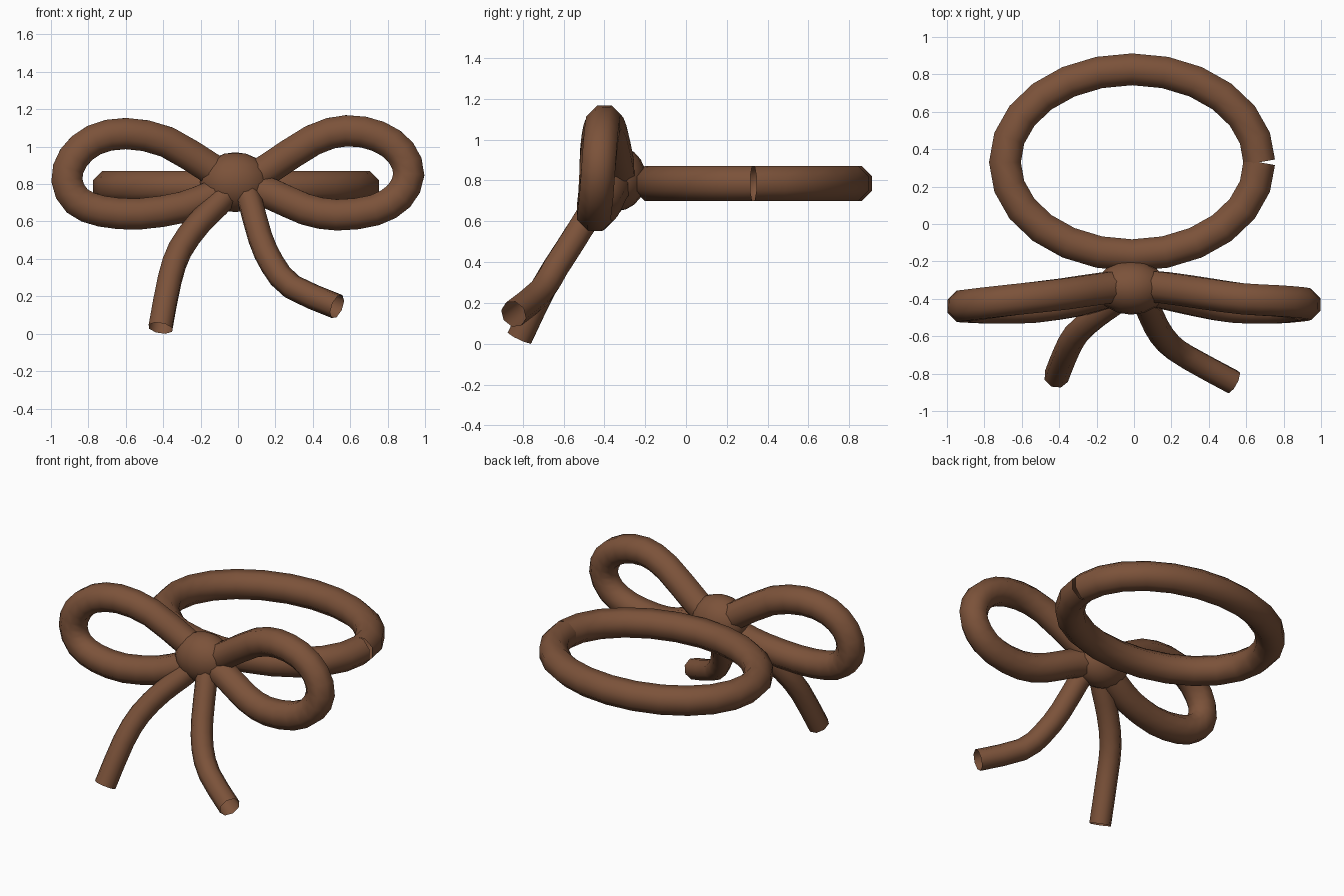
import bpy, bmesh, math
from mathutils import Vector

if "Cube" in bpy.data.objects:
    bpy.data.objects.remove(bpy.data.objects["Cube"])

mat = bpy.data.materials.new("brown")
mat.diffuse_color = (0.2, 0.085, 0.042, 1)
mat.use_nodes = True
mat.node_tree.nodes["Principled BSDF"].inputs["Base Color"].default_value = mat.diffuse_color


def finish(bm, name):
    bmesh.ops.recalc_face_normals(bm, faces=bm.faces[:])
    for f in bm.faces:
        f.smooth = True
    me = bpy.data.meshes.new(name)
    bm.to_mesh(me)
    bm.free()
    me.materials.append(mat)
    ob = bpy.data.objects.new(name, me)
    bpy.context.collection.objects.link(ob)
    return ob


def spline(pts, steps=2):
    # Catmull-Rom refinement of a few control points
    p = [Vector(q) for q in pts]
    p = [2 * p[0] - p[1]] + p + [2 * p[-1] - p[-2]]
    out = []
    for a, b, c, d in zip(p, p[1:], p[2:], p[3:]):
        for i in range(steps):
            t = i / steps
            out.append(0.5 * (2 * b + (c - a) * t + (2 * a - 5 * b + 4 * c - d) * t * t
                              + (3 * b - a - 3 * c + d) * t ** 3))
    return out + [p[-2]]


def tube(name, path, radius, up, sides=8):
    # open-ended round tube swept along a path
    bm = bmesh.new()
    up = Vector(up)
    rings = []
    for i, p in enumerate(path):
        t = (path[min(i + 1, len(path) - 1)] - path[max(i - 1, 0)]).normalized()
        s = t.cross(up).normalized()
        u = s.cross(t)
        angles = [2 * math.pi * (k + 0.5) / sides for k in range(sides)]
        rings.append([bm.verts.new(p + radius * (math.cos(a) * s + math.sin(a) * u)) for a in angles])
    for r0, r1 in zip(rings, rings[1:]):
        for k in range(sides):
            j = (k + 1) % sides
            bm.faces.new((r0[k], r0[j], r1[j], r1[k]))
    return finish(bm, name)


# Oval band with a small split on the right
n = 24
band = [Vector((-0.01 + 0.68 * math.cos(2 * math.pi * i / n),
                0.33 + 0.497 * math.sin(2 * math.pi * i / n), 0.785)) for i in range(n + 1)]
tube("band", band, 0.092, (0, 0, 1))

# Bow loops
tube("left_loop", spline([
    (0, -0.33, 0.81), (-0.14, -0.34, 0.88), (-0.38, -0.375, 1.025), (-0.6, -0.40, 1.07),
    (-0.77, -0.42, 1.035), (-0.88, -0.435, 0.94), (-0.915, -0.44, 0.82), (-0.86, -0.445, 0.71),
    (-0.73, -0.45, 0.655), (-0.53, -0.445, 0.64), (-0.3, -0.41, 0.675), (-0.15, -0.37, 0.73),
    (0, -0.34, 0.79)]), 0.09, (0, 1, 0))
tube("right_loop", spline([
    (0, -0.33, 0.79), (0.16, -0.34, 0.88), (0.4, -0.375, 1.035), (0.58, -0.40, 1.085),
    (0.75, -0.41, 1.055), (0.87, -0.42, 0.97), (0.913, -0.43, 0.85), (0.86, -0.44, 0.735),
    (0.73, -0.45, 0.66), (0.53, -0.445, 0.635), (0.36, -0.415, 0.665), (0.18, -0.375, 0.745),
    (0, -0.34, 0.8)]), 0.09, (0, 1, 0))

# Hanging tails
tail_up = (0, -0.85, 0.53)
tube("left_tail", spline([
    (-0.03, -0.37, 0.78), (-0.11, -0.43, 0.69), (-0.21, -0.50, 0.59), (-0.31, -0.59, 0.45),
    (-0.365, -0.69, 0.29), (-0.415, -0.815, 0.03)]), 0.068, tail_up)
tube("right_tail", spline([
    (0.03, -0.37, 0.8), (0.07, -0.44, 0.69), (0.12, -0.55, 0.51), (0.185, -0.64, 0.37),
    (0.29, -0.715, 0.25), (0.53, -0.845, 0.145)]), 0.068, tail_up)

# Knot
bm = bmesh.new()
bmesh.ops.create_uvsphere(bm, u_segments=16, v_segments=10, radius=1)
bmesh.ops.scale(bm, vec=(0.19, 0.145, 0.16), verts=bm.verts[:])
bmesh.ops.translate(bm, vec=(-0.015, -0.34, 0.81), verts=bm.verts[:])
finish(bm, "knot")
